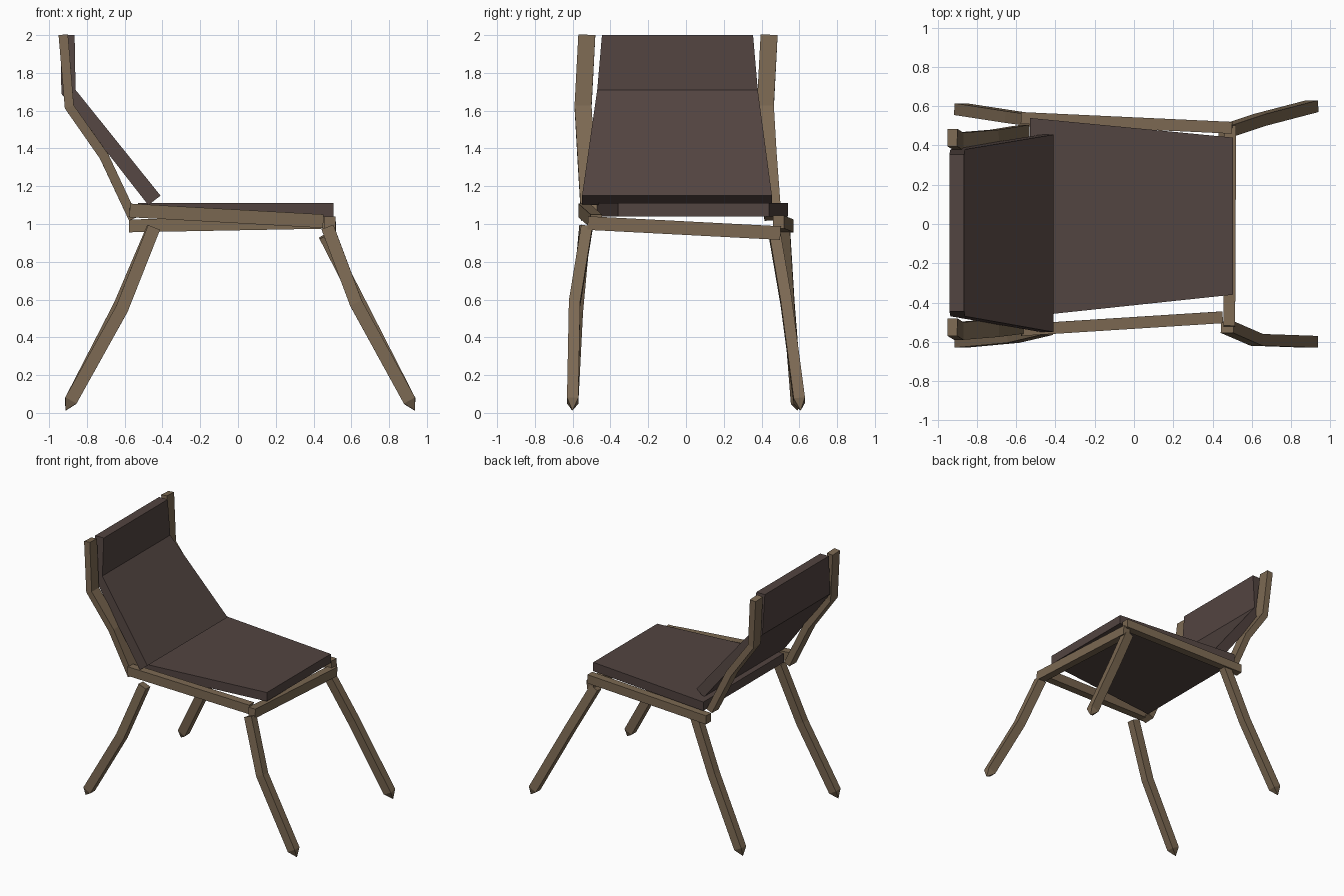
import bpy
from mathutils import Vector

if "Cube" in bpy.data.objects:
    bpy.data.objects.remove(bpy.data.objects["Cube"])


def material(name, rgb):
    m = bpy.data.materials.new(name)
    m.diffuse_color = (*rgb, 1)
    m.use_nodes = True
    m.node_tree.nodes["Principled BSDF"].inputs["Base Color"].default_value = m.diffuse_color
    return m


WOOD = material("wood", (0.20, 0.14, 0.085))
DARK = material("dark_upholstery", (0.085, 0.058, 0.052))


def add_mesh(name, verts, faces, mat):
    me = bpy.data.meshes.new(name)
    me.from_pydata(verts, [], faces)
    me.materials.append(mat)
    ob = bpy.data.objects.new(name, me)
    bpy.context.collection.objects.link(ob)
    return ob


def beam(name, path, width, thick, side=(0, 1, 0), tip=0.0):
    """Rectangular bar swept along a polyline; tip > 0 gives a pointed first end."""
    pts = [Vector(p) for p in path]
    n = len(pts)
    verts, faces = [], []
    for i, p in enumerate(pts):
        t = (pts[min(i + 1, n - 1)] - pts[max(i - 1, 0)]).normalized()
        s = Vector(side)
        s = (s - t * s.dot(t)).normalized()
        u = t.cross(s)
        for a, b in ((-1, -1), (1, -1), (1, 1), (-1, 1)):
            verts.append(p + s * a * width / 2 + u * b * thick / 2)
    for i in range(n - 1):
        for k in range(4):
            a, b = 4 * i + k, 4 * i + (k + 1) % 4
            faces.append((a, a + 4, b + 4, b))
    m = 4 * (n - 1)
    faces.append((m + 3, m + 2, m + 1, m))
    if tip:
        verts.append(pts[0] - (pts[1] - pts[0]).normalized() * tip)
        faces += [(k, (k + 1) % 4, len(verts) - 1) for k in range(4)]
    else:
        faces.append((0, 1, 2, 3))
    return add_mesh(name, verts, faces, WOOD)


def panel(name, profile):
    """Closed x-z profile; each point carries its own y range (x, z, y0, y1)."""
    n = len(profile)
    verts = [(x, y0, z) for x, z, y0, y1 in profile] + [(x, y1, z) for x, z, y0, y1 in profile]
    faces = [(i, (i + 1) % n, (i + 1) % n + n, i + n) for i in range(n)]
    if n == 4:
        faces += [(3, 2, 1, 0), (4, 5, 6, 7)]
    else:
        # folded panel: two quads per side
        faces += [(5, 4, 1, 0), (4, 3, 2, 1), (6, 7, 10, 11), (7, 8, 9, 10)]
    return add_mesh(name, verts, faces, DARK)


# splayed, slightly bent legs, from foot to top
legs = {
    "front_leg_near": [(0.908, -0.60, 0.065), (0.625, -0.59, 0.58), (0.475, -0.525, 0.98)],
    "front_leg_far": [(0.908, 0.60, 0.065), (0.64, 0.53, 0.59), (0.46, 0.47, 0.94)],
    "back_leg_near": [(-0.885, -0.60, 0.065), (-0.615, -0.575, 0.55), (-0.445, -0.535, 0.98)],
    "back_leg_far": [(-0.885, 0.585, 0.065), (-0.625, 0.545, 0.57), (-0.45, 0.52, 0.98)],
}
for name, path in legs.items():
    beam(name, path, 0.06, 0.068, tip=0.06)

# seat frame rails
beam("side_rail_near", [(-0.575, -0.54, 1.072), (0.45, -0.475, 1.015)], 0.06, 0.072)
beam("side_rail_far", [(-0.575, 0.54, 0.99), (0.50, 0.49, 1.01)], 0.06, 0.068)
beam("front_rail", [(0.485, -0.52, 1.005), (0.49, 0.50, 0.952)], 0.06, 0.072, side=(1, 0, 0))

# back posts
for name, ys in (("back_post_near", (-0.51, -0.53, -0.545, -0.525)),
                 ("back_post_far", (0.46, 0.435, 0.42, 0.44))):
    xz = ((-0.555, 1.03), (-0.71, 1.36), (-0.893, 1.62), (-0.925, 2.0))
    beam(name, [(x, y, z) for (x, z), y in zip(xz, ys)], 0.09, 0.05)

# seat slab, narrower at the front
panel("seat", [(-0.53, 1.04, -0.47, 0.54), (0.505, 1.04, -0.36, 0.44),
               (0.505, 1.11, -0.36, 0.44), (-0.53, 1.11, -0.47, 0.54)])

# folded backrest, narrower at the top
panel("backrest", [(-0.475, 1.10, -0.55, 0.455), (-0.935, 1.69, -0.47, 0.38),
                   (-0.94, 2.0, -0.445, 0.355), (-0.865, 2.0, -0.445, 0.355),
                   (-0.86, 1.71, -0.47, 0.38), (-0.41, 1.15, -0.55, 0.455)])

# consistent outward normals
import bmesh
for ob in bpy.context.collection.objects:
    bm = bmesh.new()
    bm.from_mesh(ob.data)
    bmesh.ops.recalc_face_normals(bm, faces=bm.faces)
    bm.to_mesh(ob.data)
    bm.free()
